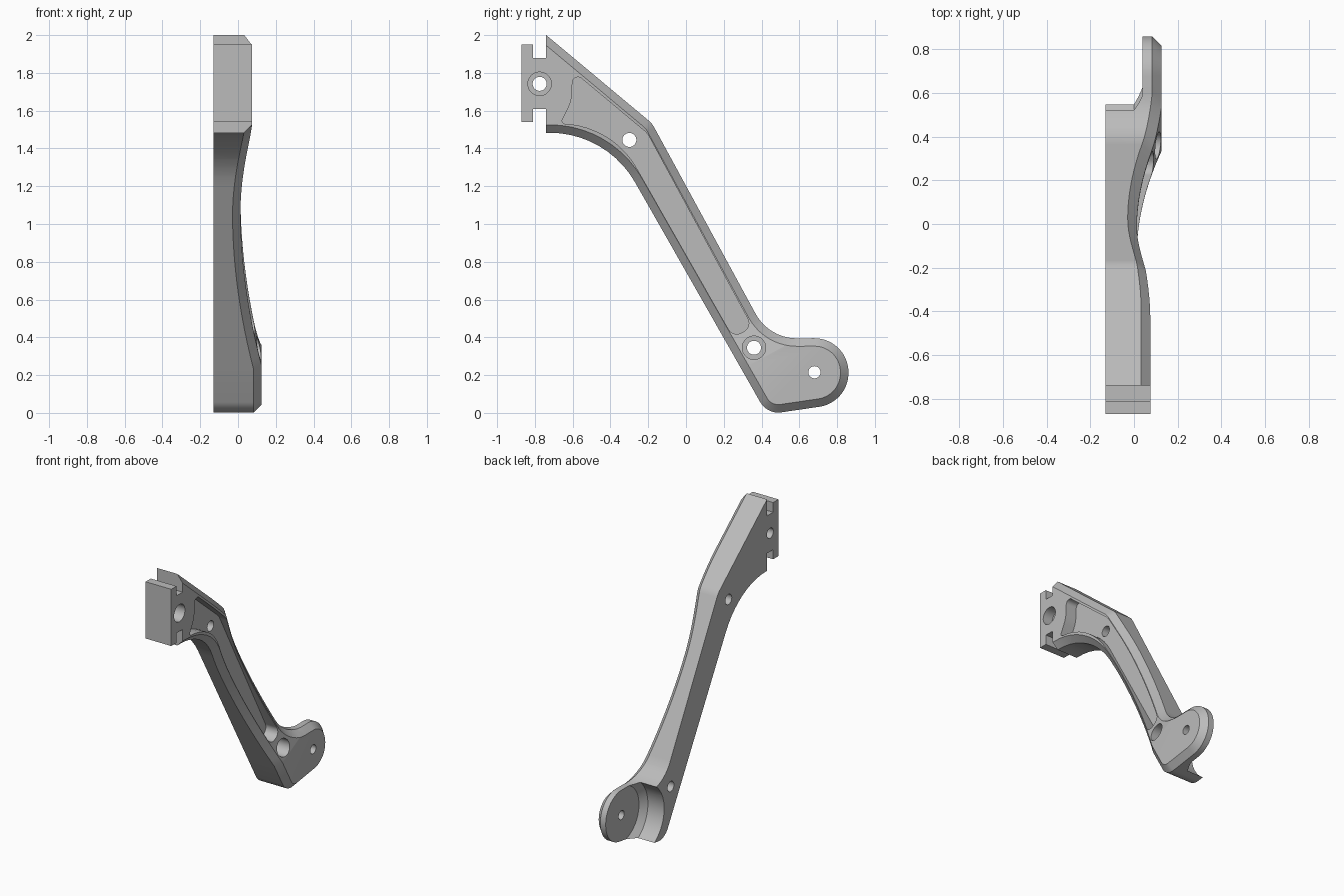
import bpy, bmesh, math
from mathutils import Vector

cube = bpy.data.objects.get("Cube")
if cube:
    bpy.data.objects.remove(cube, do_unlink=True)

BACK = -0.13          # flat back plane
CH = 0.042            # chamfer size
AXIS = Vector((0, 0.48, -0.88)).normalized()   # direction down the arm
S0, S1, SLICES = -1.7, -0.06, 28

metal = bpy.data.materials.new("light_grey_metal")
metal.use_nodes = True
grey = (0.5, 0.5, 0.5, 1)
metal.diffuse_color = grey
metal.node_tree.nodes["Principled BSDF"].inputs["Base Color"].default_value = grey


def rounded(corners, closed=True):
    """Polygon of (y, z, radius) corners turned into points with filleted corners."""
    out, n = [], len(corners)
    for i, (y, z, r) in enumerate(corners):
        p = Vector((y, z))
        if r == 0 or (not closed and i in (0, n - 1)):
            out.append(p)
            continue
        a = (Vector(corners[i - 1][:2]) - p).normalized()
        b = (Vector(corners[(i + 1) % n][:2]) - p).normalized()
        half = a.angle(b) / 2
        centre = p + (a + b).normalized() * r / math.sin(half)
        start = p + a * r / math.tan(half) - centre
        turn = math.pi - 2 * half
        if a.x * b.y - a.y * b.x > 0:
            turn = -turn
        steps = max(3, int(abs(turn) / math.radians(6)))
        for k in range(steps + 1):
            t = turn * k / steps
            c, s = math.cos(t), math.sin(t)
            out.append(centre + Vector((start.x * c - start.y * s, start.x * s + start.y * c)))
    return out


def inset(path, d):
    """Offset an open path to its left; both ends stay on their vertical line."""
    out = []
    for i, p in enumerate(path):
        d1 = (p - path[max(i - 1, 0)]) if i else (path[1] - p)
        d2 = (path[i + 1] - p) if i < len(path) - 1 else d1
        n1 = Vector((-d1.y, d1.x)).normalized()
        n2 = Vector((-d2.y, d2.x)).normalized()
        if i in (0, len(path) - 1):
            out.append(p + Vector((0, d / n1.y)))
        else:
            m = (n1 + n2).normalized()
            out.append(p + m * d / m.dot(n1))
    return out


def loft(name, rings):
    """Solid through rings of (x, outline) from back to front."""
    bm = bmesh.new()
    loops = [[bm.verts.new((x, p.x, p.y)) for p in pts] for x, pts in rings]
    n = len(loops[0])
    for lo, hi in zip(loops, loops[1:]):
        for i in range(n):
            j = (i + 1) % n
            bm.faces.new((lo[i], lo[j], hi[j], hi[i]))
    bm.faces.new(loops[0][::-1])
    bm.faces.new(loops[-1])
    bmesh.ops.recalc_face_normals(bm, faces=bm.faces)
    me = bpy.data.meshes.new(name)
    bm.to_mesh(me)
    bm.free()
    ob = bpy.data.objects.new(name, me)
    bpy.context.collection.objects.link(ob)
    return ob


def circle(y, z, r, n=40):
    return [Vector((y + r * math.cos(2 * math.pi * k / n), z + r * math.sin(2 * math.pi * k / n)))
            for k in range(n)]


def profile(s):
    """Height of the scooped front face along the arm."""
    low = -1.0
    if s < low:
        t = min(1, (low - s) / (low - S0))
        return 0.013 + 0.062 * (1 - math.cos(math.pi * t)) / 2
    t = min(1, (s - low) / (S1 - low))
    return 0.013 + 0.112 * t ** 1.9


def face_x(s):
    k = min(max((s - S0) / (S1 - S0) * SLICES, 0), SLICES - 1e-6)
    i = int(k)
    step = (S1 - S0) / SLICES
    a, b = profile(S0 + i * step), profile(S0 + (i + 1) * step)
    return a + (b - a) * (k - i)


# Bracket outline: lower edge, foot tab, upper edge, then the slotted mounting tongue
edge = rounded([(-.74, 1.483, 0), (-.419, 1.483, .52), (.43, -.008, .11), (.86, .055, .18),
                (.86, .397, .18), (.44, .393, .25), (-.18, 1.533, .12), (-.74, 2.0, 0)], False)
tongue = [Vector(p) for p in ((-.74, 1.88), (-.81, 1.88), (-.81, 1.95), (-.87, 1.95),
                              (-.87, 1.54), (-.81, 1.54), (-.81, 1.61), (-.74, 1.61))]
bracket = loft("bracket_arm", [(-1, edge + tongue), (-CH, edge + tongue),
                               (0, inset(edge, CH) + tongue)])

# Slice across the arm and bend the front face to its scooped profile
bm = bmesh.new()
bm.from_mesh(bracket.data)
for k in range(SLICES + 1):
    s = S0 + (S1 - S0) * k / SLICES
    bmesh.ops.bisect_plane(bm, geom=bm.verts[:] + bm.edges[:] + bm.faces[:],
                           plane_co=AXIS * s, plane_no=AXIS, dist=1e-5)
for v in bm.verts:
    v.co.x = BACK if v.co.x < -0.5 else v.co.x + face_x(v.co.dot(AXIS))
bm.to_mesh(bracket.data)
bm.free()

# Cutters: long pocket, bolt holes, counterbores, clearance behind the foot tab
pocket = rounded([(-.665, 1.532, .015), (-.395, 1.532, .47), (.25, .40, .05), (.35, .455, .05),
                  (-.205, 1.48, .1), (-.6, 1.81, .03), (-.605, 1.65, .2)])
cutters = [loft("pocket_cutter", [(-.01, pocket), (.4, pocket)])]
for name, y, z, r, bore in (("mount", -.775, 1.742, .037, .062), ("upper", -.3, 1.445, .037, 0),
                            ("lower", .36, .345, .037, .062), ("tab", .68, .215, .032, 0)):
    hole = circle(y, z, r)
    cutters.append(loft(name + "_hole_cutter", [(-.4, hole), (.4, hole)]))
    if bore:
        wide = circle(y, z, bore)
        cutters.append(loft(name + "_counterbore_cutter", [(0, wide), (.4, wide)]))
wide, narrow = circle(.68, .215, .245, 72), circle(.68, .215, .2, 72)
cutters.append(loft("tab_clearance_cutter", [(-.4, wide), (0, wide), (.04, narrow)]))

for c in cutters:
    c.hide_render = True
    mod = bracket.modifiers.new(c.name, "BOOLEAN")
    mod.operation = "DIFFERENCE"
    mod.solver = "EXACT"
    mod.object = c

# Bake the cuts, then drop the cutters
graph = bpy.context.evaluated_depsgraph_get()
baked = bpy.data.meshes.new_from_object(bracket.evaluated_get(graph))
bracket.modifiers.clear()
bracket.data = baked
for c in cutters:
    bpy.data.objects.remove(c, do_unlink=True)
baked.materials.clear()
baked.materials.append(metal)

bpy.ops.object.select_all(action="DESELECT")
bracket.select_set(True)
bpy.context.view_layer.objects.active = bracket
bpy.ops.object.shade_smooth_by_angle(angle=math.radians(25))
